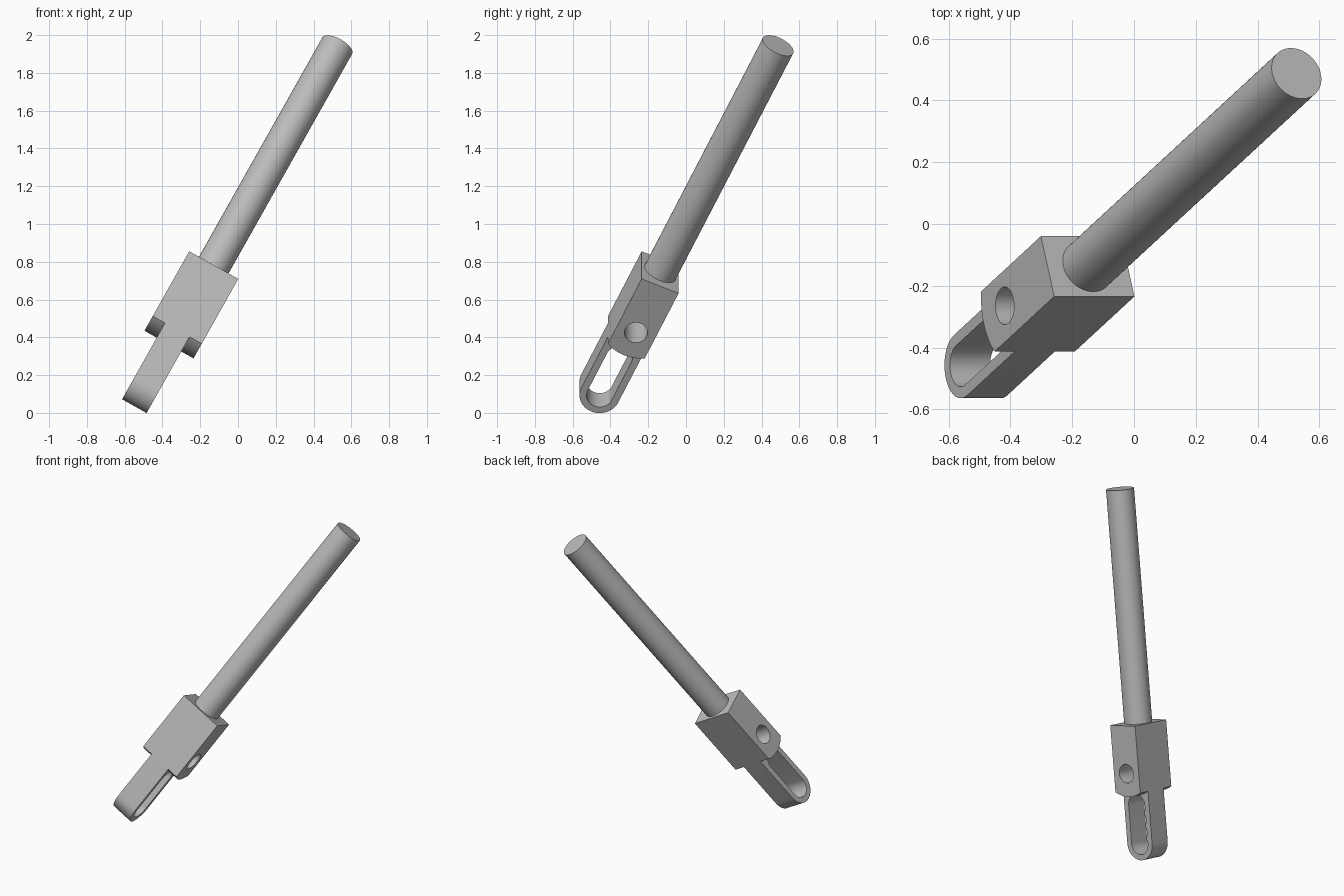
import bpy, bmesh
from math import sin, cos, pi, asin, radians
from mathutils import Matrix, Vector

cube = bpy.data.objects.get("Cube")
if cube:
    bpy.data.objects.remove(cube)

# Single metal colour
metal = bpy.data.materials.new("light_grey_metal")
metal.use_nodes = True
grey = (0.5, 0.5, 0.5, 1)
metal.diffuse_color = grey
metal.node_tree.nodes["Principled BSDF"].inputs["Base Color"].default_value = grey

# Tilted frame: local x = width, y = depth, z = along the rod, origin on the head's top
axis = Vector((0.447, 0.413, 0.794)).normalized()
wide = Vector((axis.z, 0, -axis.x)).normalized()
deep = axis.cross(wide)
frame = Matrix((wide, deep, axis)).transposed().to_4x4()
frame.translation = (-0.15, -0.137, 0.744)

HALF_W, HALF_D, TONGUE = 0.149, 0.107, 0.0745
ROD_R, ROD_L = 0.09, 1.513
HOLE_R, HOLE_Z = 0.061, -0.31
END_Z, SLOT_TOP, SLOT_R = -0.775, -0.525, 0.07
LUG_R, LUG_Z = 0.214, -0.247


def arc(z, r, start, end, n=24):
    """Points (depth, height) on an arc; angle zero points down."""
    return [(r * sin(start + (end - start) * i / n),
             z - r * cos(start + (end - start) * i / n)) for i in range(n + 1)]


def slab(name, profile, x0, x1):
    """Side profile extruded across the width."""
    bm = bmesh.new()
    face = bm.faces.new([bm.verts.new((x0, y, z)) for y, z in profile])
    moved = bmesh.ops.extrude_face_region(bm, geom=[face])["geom"]
    bmesh.ops.translate(bm, vec=(x1 - x0, 0, 0),
                        verts=[v for v in moved if isinstance(v, bmesh.types.BMVert)])
    bmesh.ops.recalc_face_normals(bm, faces=bm.faces)
    mesh = bpy.data.meshes.new(name)
    bm.to_mesh(mesh)
    bm.free()
    obj = bpy.data.objects.new(name, mesh)
    bpy.context.collection.objects.link(obj)
    return obj


def combine(target, other, operation):
    """Apply a boolean and discard the second object."""
    mod = target.modifiers.new("combine", "BOOLEAN")
    mod.operation, mod.solver, mod.object = operation, "EXACT", other
    bpy.context.view_layer.update()
    graph = bpy.context.evaluated_depsgraph_get()
    result = bpy.data.meshes.new_from_object(target.evaluated_get(graph))
    target.modifiers.clear()
    target.data = result
    bpy.data.objects.remove(other)


def finish(obj):
    obj.data.materials.clear()
    obj.data.materials.append(metal)
    obj.matrix_world = frame
    bpy.ops.object.select_all(action="DESELECT")
    obj.select_set(True)
    bpy.context.view_layer.objects.active = obj
    bpy.ops.object.shade_smooth_by_angle(angle=radians(25))


# Centre plate: head core and rounded tongue with its long slot
top = [(HALF_D, 0), (-HALF_D, 0)]
head = slab("slotted_clevis_head", arc(END_Z, HALF_D, -pi / 2, pi / 2) + top, -TONGUE, TONGUE)
slot = arc(END_Z, SLOT_R, -pi / 2, pi / 2) + arc(SLOT_TOP, SLOT_R, pi / 2, 3 * pi / 2)
combine(head, slab("slot_cutter", slot, -1, 1), "DIFFERENCE")

# Side lugs with curved lower ends
half = asin(HALF_D / LUG_R)
for side in (-1, 1):
    lug = slab("lug", arc(LUG_Z, LUG_R, -half, half) + top, side * TONGUE, side * HALF_W)
    combine(head, lug, "UNION")

# Cross hole through the head
combine(head, slab("hole_cutter", arc(HOLE_Z, HOLE_R, 0, 2 * pi, 48)[:-1], -1, 1), "DIFFERENCE")
finish(head)

# Rod
bm = bmesh.new()
bmesh.ops.create_cone(bm, cap_ends=True, segments=64, radius1=ROD_R, radius2=ROD_R,
                      depth=ROD_L, matrix=Matrix.Translation((0, 0, ROD_L / 2)))
mesh = bpy.data.meshes.new("rod")
bm.to_mesh(mesh)
bm.free()
rod = bpy.data.objects.new("rod", mesh)
bpy.context.collection.objects.link(rod)
finish(rod)
